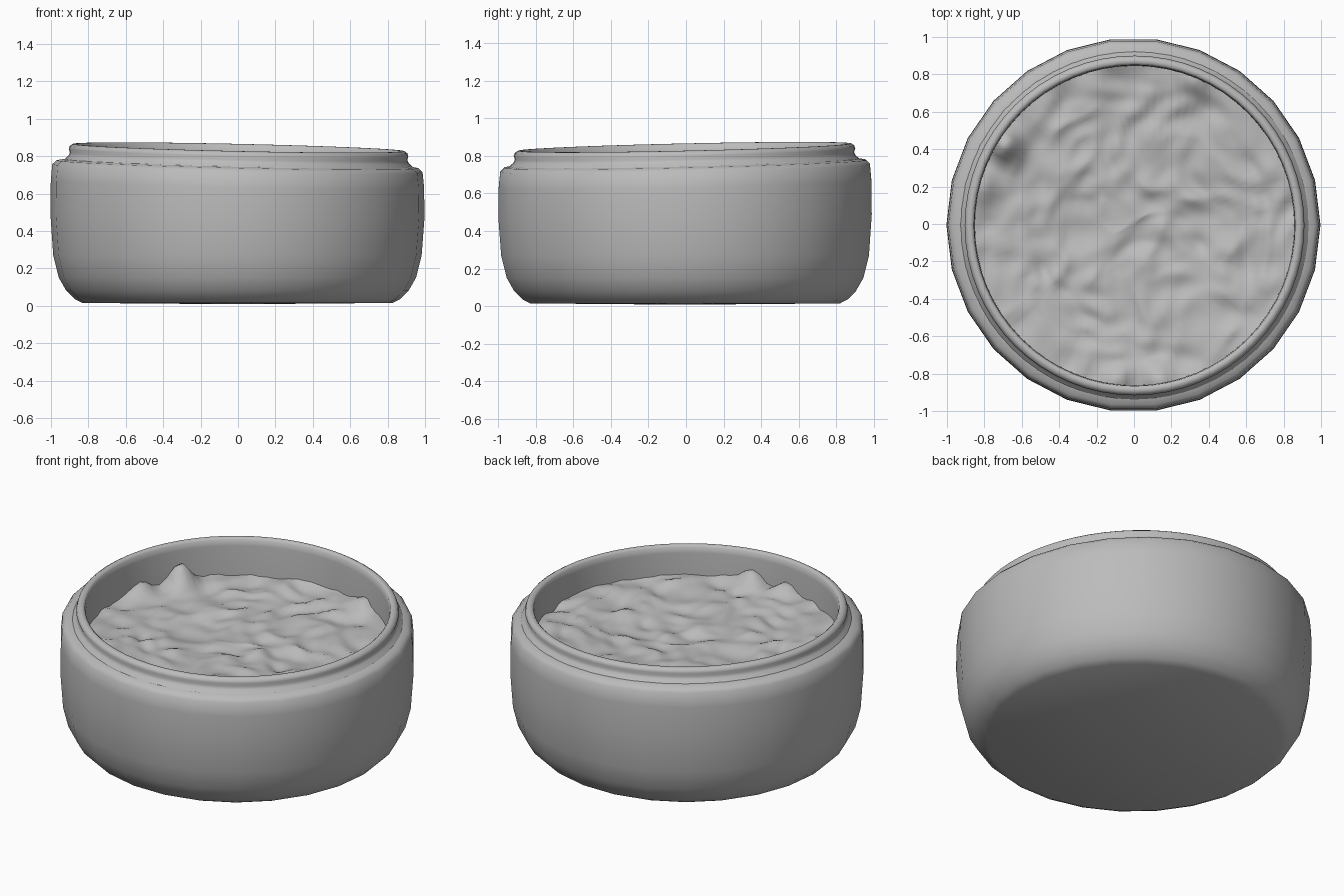
import bpy, bmesh, math
from mathutils import Vector, noise

if "Cube" in bpy.data.objects:
    bpy.data.objects.remove(bpy.data.objects["Cube"])

grey = bpy.data.materials.new("plain grey")
grey.use_nodes = True
colour = (0.5, 0.5, 0.5, 1)
grey.diffuse_color = colour
grey.node_tree.nodes["Principled BSDF"].inputs["Base Color"].default_value = colour


def finish(bm, name, angle):
    bmesh.ops.recalc_face_normals(bm, faces=bm.faces)
    mesh = bpy.data.meshes.new(name)
    bm.to_mesh(mesh)
    bm.free()
    mesh.materials.append(grey)
    obj = bpy.data.objects.new(name, mesh)
    bpy.context.collection.objects.link(obj)
    bpy.ops.object.select_all(action='DESELECT')
    obj.select_set(True)
    bpy.context.view_layer.objects.active = obj
    bpy.ops.object.shade_smooth_by_angle(angle=math.radians(angle))
    return obj


def tilt(x, y, z):
    """Lean the upper part towards the back and one side."""
    return z + 0.022 * (y - x) * max(0, min(1, (z - 0.3) / 0.4))


def lathe(name, profile, sides, angle, height=tilt, centre=(0, 0)):
    """Spin a profile of (radius, z); a radius of 0 makes a closed centre."""
    bm = bmesh.new()
    rings = []
    for r, z in profile:
        ring = []
        for i in range(sides if r > 0 else 1):
            a = math.tau * i / sides
            x, y = centre[0] + r * math.cos(a), centre[1] + r * math.sin(a)
            ring.append(bm.verts.new((x, y, height(x, y, z))))
        rings.append(ring)
    for low, high in zip(rings, rings[1:]):
        for i in range(sides):
            quad = []
            for v in (low[i % len(low)], low[(i + 1) % sides % len(low)],
                      high[(i + 1) % sides % len(high)], high[i % len(high)]):
                if v not in quad:
                    quad.append(v)
            bm.faces.new(quad)
    return finish(bm, name, angle)


# Rounded pot body with a flat base and a narrow shoulder
lathe("pot_body", [
    (0, 0.008), (0.83, 0.015), (0.87, 0.035), (0.915, 0.08), (0.955, 0.15),
    (0.985, 0.27), (1.0, 0.48), (0.998, 0.65), (0.99, 0.735), (0.968, 0.757),
    (0.925, 0.765)], 26, 50, centre=(-0.003, -0.005))

# Neck with a groove, rolled lip and inside wall
lathe("neck_and_inner_wall", [
    (0.935, 0.755), (0.925, 0.77), (0.91, 0.782), (0.902, 0.8),
    (0.908, 0.82), (0.902, 0.836), (0.887, 0.846), (0.87, 0.846),
    (0.859, 0.836), (0.855, 0.8), (0.853, 0.58)], 64, 50, centre=(0.003, -0.008))

# Soft peaks where the cream is pulled up against the wall: x, y, height
peaks = [(-0.69, 0.42, 0.12), (-0.8, 0.22, 0.04), (0.13, -0.83, 0.08),
         (-0.1, -0.84, 0.05), (0.32, 0.78, 0.04)]


# Uneven, stirred cream surface
def cream_height(x, y, z):
    p = Vector((x, y, 0))
    warp = noise.noise_vector(p * 2.5) * 0.35
    along, across = (x + y) * 0.7, (y - x) * 0.7
    q = Vector((along * 3, across * 5, 3)) + warp * 2
    ridges = 0.25 - abs(noise.noise(q))
    fine = noise.noise(Vector((x, y, 7)) * 9 + warp * 4)
    dx, dy = x - 0.12, y + 0.08
    swirl = math.hypot(dx, dy)
    curl = math.sin(swirl * 22 + math.atan2(dy, dx)) * math.exp(-swirl * 5)
    bump = 0.045 * ridges + 0.022 * fine + 0.015 * curl * min(1, swirl * 8)
    for px, py, h in peaks:
        bump += h * math.exp(-((x - px) ** 2 + (y - py) ** 2) / 0.006)
    return z + bump


# The cream is slightly dished, rising to the wall
steps = 48
lathe("cream", [(0.855 * i / steps, 0.6 + 0.04 * (i / steps) ** 2)
                for i in range(steps + 1)],
      120, 60, cream_height, centre=(0.003, -0.008))
